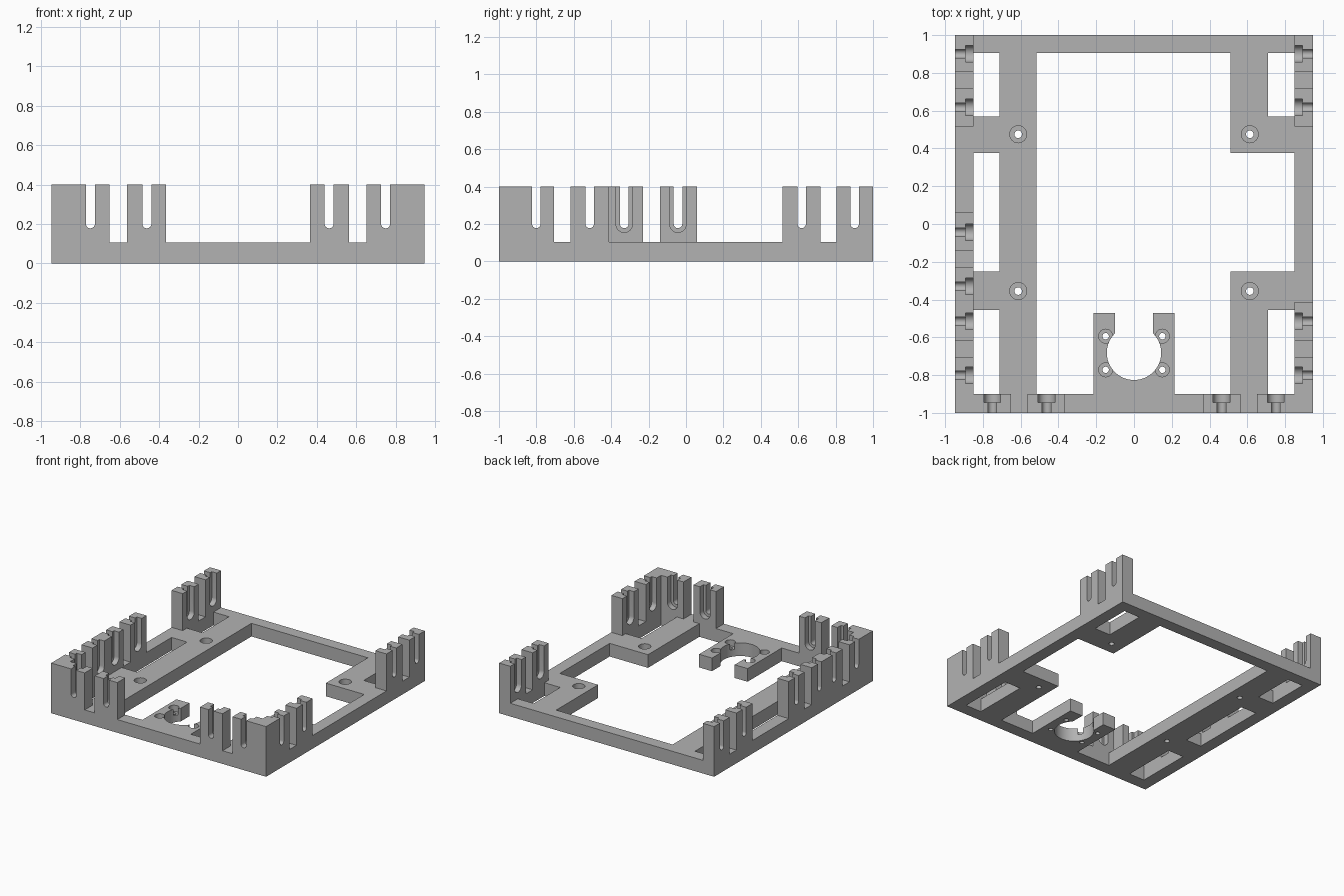
import bpy, bmesh, math

if "Cube" in bpy.data.objects:
    bpy.data.objects.remove(bpy.data.objects["Cube"], do_unlink=True)

HX, HY = 0.948, 1.0          # half size of the frame
WALL_X, WALL_Y = 0.85, 0.9   # inner faces of the walls
BASE, TOP = 0.105, 0.4       # plate and post heights
STEP = 0.055                 # depth at which slots widen


def rect(a0, a1, b0, b1):
    return [(a0, b0), (a1, b0), (a1, b1), (a0, b1)]


def arc(cx, cy, r, start, end, n):
    angles = [math.radians(start + (end - start) * i / n) for i in range(n + 1)]
    return [(cx + r * math.cos(t), cy + r * math.sin(t)) for t in angles]


def circle(cx, cy, r):
    return arc(cx, cy, r, 0, 360, 32)[:-1]


def u_slot(c, half, bottom):
    return arc(c, bottom + half, half, 180, 360, 16) + [(c + half, TOP + 0.1), (c - half, TOP + 0.1)]


def prism(bm, pts, axis, lo, hi):
    """Extrude a 2D outline along an axis between lo and hi."""
    place = {"x": lambda a, b, d: (d, a, b),
             "y": lambda a, b, d: (a, d, b),
             "z": lambda a, b, d: (a, b, d)}[axis]
    low = [bm.verts.new(place(a, b, lo)) for a, b in pts]
    high = [bm.verts.new(place(a, b, hi)) for a, b in pts]
    n = len(pts)
    faces = [bm.faces.new(low), bm.faces.new(high)]
    for i in range(n):
        j = (i + 1) % n
        faces.append(bm.faces.new((low[i], low[j], high[j], high[i])))
    bmesh.ops.recalc_face_normals(bm, faces=faces)


def solid(name, prisms):
    bm = bmesh.new()
    for p in prisms:
        prism(bm, *p)
    mesh = bpy.data.meshes.new(name)
    bm.to_mesh(mesh)
    bm.free()
    obj = bpy.data.objects.new(name, mesh)
    bpy.context.collection.objects.link(obj)
    return obj


frame = solid("mounting_frame", [(rect(-HX, HX, -HY, HY), "z", 0, TOP)])


def cut(name, prisms):
    cutter = solid(name, prisms)
    cutter.hide_render = True
    bpy.context.view_layer.objects.active = frame
    mod = frame.modifiers.new(name, "BOOLEAN")
    mod.operation = "DIFFERENCE"
    mod.solver = "EXACT"
    mod.object = cutter
    bpy.ops.object.modifier_apply(modifier=mod.name)
    bpy.data.objects.remove(cutter, do_unlink=True)


# Clear the inside down to the plate, leaving three walls
cut("inner_clearance", [(rect(-WALL_X, WALL_X, -WALL_Y, 1.1), "z", BASE, 0.6)])

# Gaps that split the walls into posts
left_gaps = [(-0.707, -0.618), (-0.413, 0.517), (0.718, 0.805)]
right_gaps = [(-0.707, -0.618), (-0.23, -0.14), (0.06, 0.517), (0.718, 0.805)]
front_gaps = [(-0.652, -0.564), (-0.365, 0.365), (0.564, 0.652)]
gaps = [(rect(a, b, BASE, 0.6), "x", 0.8, 1.1) for a, b in left_gaps]
gaps += [(rect(a, b, BASE, 0.6), "x", -1.1, -0.8) for a, b in right_gaps]
gaps += [(rect(a, b, BASE, 0.6), "y", -1.1, -0.85) for a, b in front_gaps]
cut("post_gaps", gaps)

# Plate windows beside the inner rails
windows = [(-0.85, -0.713, 0.57, 0.905), (-0.85, -0.713, -0.252, 0.376),
           (-0.85, -0.713, -0.9, -0.455),
           (0.71, 0.85, 0.57, 0.905), (0.71, 0.85, -0.9, -0.455)]
cut("windows", [(rect(*w), "z", -0.1, 0.2) for w in windows])

# Large central opening, leaving a round-part bracket at the front
opening = [(-0.515, 0.905), (0.512, 0.905), (0.512, 0.376), (0.85, 0.376),
           (0.85, -0.252), (0.512, -0.252), (0.512, -0.9), (0.214, -0.9),
           (0.214, -0.47), (-0.214, -0.47), (-0.214, -0.9), (-0.515, -0.9)]
cut("central_opening", [(opening, "z", -0.1, 0.2)])
keyhole = arc(0, -0.682, 0.144, 134, 406, 40) + [(0.1, -0.4), (-0.1, -0.4)]
cut("bracket_keyhole", [(keyhole, "z", -0.1, 0.2)])

# Stepped, round-bottomed slots in the posts
shared = [-0.8, -0.515, 0.618, 0.902]
sides = [(1, c) for c in shared] + [(-1, c) for c in shared + [-0.33, -0.043]]
fronts = [-0.75, -0.463, 0.463, 0.75]


def slots(half, bottom, inner, outer):
    out = []
    for s, c in sides:
        lo, hi = sorted((s * (HX - inner), s * (HX - outer)))
        out.append((u_slot(c, half, bottom), "x", lo, hi))
    for c in fronts:
        out.append((u_slot(c, half, bottom), "y", -HY + outer, -HY + inner))
    return out


cut("screw_head_slots", slots(0.044, 0.155, 0.12, STEP))
cut("screw_shank_slots", slots(0.023, 0.178, 0.08, -0.1))

# Counterbored screw holes in the plate
holes = []
for s in (-1, 1):
    holes += [(s * 0.613, y, 0.045, 0.02) for y in (0.475, -0.355)]
    holes += [(s * 0.15, y, 0.037, 0.017) for y in (-0.594, -0.772)]
cut("counterbores", [(circle(x, y, r), "z", 0.055, 0.2) for x, y, r, _ in holes])
cut("through_holes", [(circle(x, y, r), "z", -0.1, 0.2) for x, y, _, r in holes])

# Material and shading
grey = bpy.data.materials.new("plain_grey")
grey.use_nodes = True
colour = (0.45, 0.45, 0.45, 1)
grey.diffuse_color = colour
grey.node_tree.nodes["Principled BSDF"].inputs["Base Color"].default_value = colour
frame.data.materials.clear()
frame.data.materials.append(grey)
frame.select_set(True)
bpy.context.view_layer.objects.active = frame
bpy.ops.object.shade_smooth_by_angle(angle=math.radians(30))
